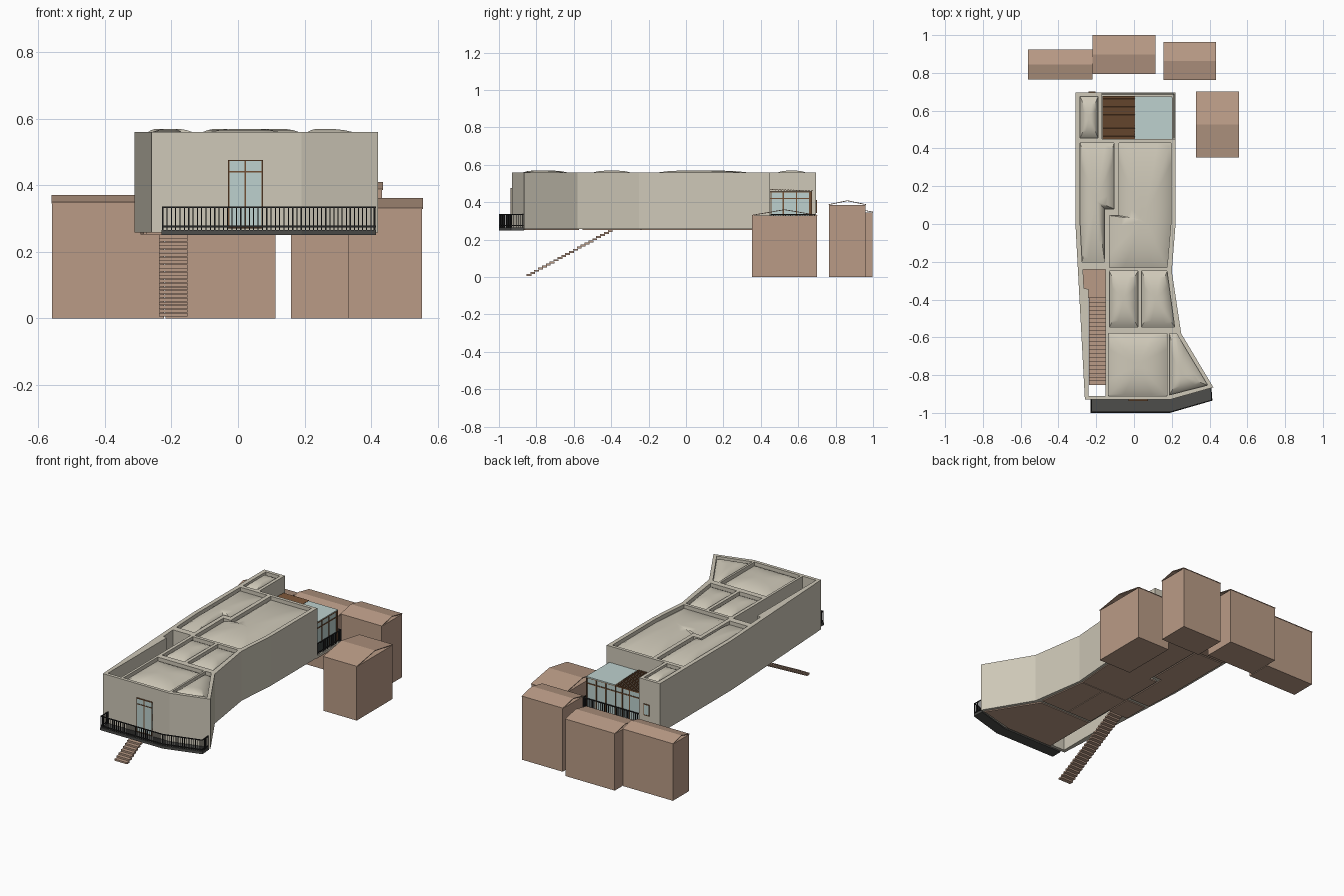
import bpy, bmesh, math
from mathutils import Vector, Matrix

if "Cube" in bpy.data.objects:
    bpy.data.objects.remove(bpy.data.objects["Cube"])


def material(name, rgb):
    m = bpy.data.materials.new(name)
    m.use_nodes = True
    m.diffuse_color = (*rgb, 1)
    m.node_tree.nodes["Principled BSDF"].inputs["Base Color"].default_value = (*rgb, 1)
    return m


PLASTER = material("warm plaster", (0.62, 0.58, 0.48))
CLAY = material("clay brown", (0.49, 0.33, 0.24))
GLASS = material("pale glass", (0.51, 0.64, 0.62))
WOOD = material("dark wood", (0.17, 0.08, 0.035))
IRON = material("black iron", (0.02, 0.02, 0.02))
DECK = material("dark grey deck", (0.075, 0.075, 0.07))


def finish(name, bm, mat):
    bmesh.ops.recalc_face_normals(bm, faces=bm.faces)
    me = bpy.data.meshes.new(name)
    bm.to_mesh(me)
    bm.free()
    me.materials.append(mat)
    ob = bpy.data.objects.new(name, me)
    bpy.context.collection.objects.link(ob)
    return ob


def add_box(bm, x0, x1, y0, y1, z0, z1, tilt=0):
    mid = Vector(((x0 + x1) / 2, (y0 + y1) / 2, (z0 + z1) / 2))
    m = Matrix.Translation(mid) @ Matrix.Rotation(tilt, 4, 'X') @ Matrix.Diagonal((x1 - x0, y1 - y0, z1 - z0, 1))
    bmesh.ops.create_cube(bm, size=1, matrix=m)


def boxes(name, mat, *dims):
    bm = bmesh.new()
    for d in dims:
        add_box(bm, *d)
    return finish(name, bm, mat)


def add_beam(bm, a, b, w):
    a, b = Vector(a), Vector(b)
    d = b - a
    m = Matrix.Translation((a + b) / 2) @ d.to_track_quat('X', 'Z').to_matrix().to_4x4()
    bmesh.ops.create_cube(bm, size=1, matrix=m @ Matrix.Diagonal((d.length + w, w, w, 1)))


def add_slab(bm, pts, z0, z1):
    face = bm.faces.new([bm.verts.new((x, y, z0)) for x, y in pts])
    out = bmesh.ops.extrude_face_region(bm, geom=[face])
    bmesh.ops.translate(bm, vec=(0, 0, z1 - z0), verts=[v for v in out["geom"] if isinstance(v, bmesh.types.BMVert)])


def rect(x0, x1, y0, y1):
    return [(x0, y0), (x1, y0), (x1, y1), (x0, y1)]


def middle(pts):
    return (sum(p[0] for p in pts) / len(pts), sum(p[1] for p in pts) / len(pts))


# Plan of the raised building: outline, rooms (each with its crown point), stair well
outline = [(-.26, -.93), (.19, -.93), (.42, -.865), (.25, -.58), (.2, -.25), (.22, 0), (.22, .45),
           (-.17, .45), (-.17, .695), (-.31, .695), (-.31, 0)]
rooms = [rect(-.285, -.19, .455, .675),
         [(-.285, .43), (-.105, .43), (-.105, .08), (-.155, .08), (-.155, -.2), (-.275, -.2), (-.285, 0)],
         [(-.08, .43), (.195, .43), (.195, 0), (.175, -.23), (-.13, -.23), (-.13, .045), (-.08, .045)],
         rect(-.13, .02, -.545, -.25),
         [(.04, -.545), (.215, -.545), (.175, -.25), (.04, -.25)],
         rect(-.135, .175, -.91, -.58),
         [(.187, -.905), (.39, -.853), (.225, -.58), (.187, -.58)]]
centres = [middle(p) for p in rooms]
centres[1], centres[2] = (-.2, .12), (.05, .02)
centres[6] = (.25, -.8)
well = [(-.24, -.91), (-.15, -.91), (-.15, -.24), (-.27, -.24), (-.265, -.34), (-.24, -.345)]

# Walls: filled plan with the rooms left open
curve = bpy.data.curves.new("wall_plan", 'CURVE')
curve.dimensions = '2D'
curve.fill_mode = 'BOTH'
curve.extrude = .151
for poly in [outline, well] + rooms:
    s = curve.splines.new('POLY')
    s.points.add(len(poly) - 1)
    for p, (x, y) in zip(s.points, poly):
        p.co = (x, y, 0, 1)
    s.use_cyclic_u = True
helper = bpy.data.objects.new("wall_plan", curve)
bpy.context.collection.objects.link(helper)
bpy.context.view_layer.update()
mesh = bpy.data.meshes.new_from_object(helper.evaluated_get(bpy.context.evaluated_depsgraph_get()))
bpy.data.objects.remove(helper)
mesh.transform(Matrix.Translation((0, 0, .409)))
mesh.materials.clear()
mesh.materials.append(PLASTER)
for f in mesh.polygons:
    f.use_smooth = False
    f.material_index = 0
bpy.context.collection.objects.link(bpy.data.objects.new("walls", mesh))

# Puffed roof panels: rings shrinking towards the crown
bm = bmesh.new()
for poly, (cx, cy) in zip(rooms, centres):
    pts = []
    for i, (x, y) in enumerate(poly):
        nx, ny = poly[(i + 1) % len(poly)]
        pts += [(x + (nx - x) * k / 4, y + (ny - y) * k / 4) for k in range(4)]
    last = None
    for s in (1, .95, .88, .78, .64, .48, .3, .12):
        z = .537 + .032 * (1 - s ** 3)
        ring = [bm.verts.new((cx + (x - cx) * s, cy + (y - cy) * s, z)) for x, y in pts]
        n = len(ring)
        if last:
            for i in range(n):
                bm.faces.new((last[i], last[(i + 1) % n], ring[(i + 1) % n], ring[i]))
        last = ring
    bm.faces.new(last)
roof = finish("roof_panels", bm, PLASTER)
bpy.ops.object.select_all(action='DESELECT')
roof.select_set(True)
bpy.context.view_layer.objects.active = roof
bpy.ops.object.shade_smooth_by_angle(angle=math.radians(40))

# Floor plates under each room, the landing and the terrace
bm = bmesh.new()
for poly in rooms + [rect(-.268, -.152, -.385, -.24), rect(-.165, .21, .455, .685)]:
    mx, my = middle(poly)
    add_slab(bm, [(x + math.copysign(.008, x - mx), y + math.copysign(.008, y - my)) for x, y in poly], .252, .26)
finish("floor_plates", bm, CLAY)

# Stair
steps = 22
bm = bmesh.new()
for i in range(steps):
    t = i / (steps - 1)
    y, z = -.84 + .435 * t, .012 + .236 * t
    add_box(bm, -.237, -.152, y - .013, y + .013, z - .006, z + .004)
finish("stair_treads", bm, CLAY)

# Balcony slab
bm = bmesh.new()
add_slab(bm, [(-.23, -.929), (-.23, -1), (.19, -1), (.415, -.935), (.41, -.867), (.19, -.929)], .25, .266)
finish("balcony_slab", bm, DECK)


def railing(name, path, z0, z1, gap):
    bm = bmesh.new()
    for a, b in zip(path, path[1:]):
        a, b = Vector((*a, 0)), Vector((*b, 0))
        for z in (z0 + .012, z1):
            add_beam(bm, a + Vector((0, 0, z)), b + Vector((0, 0, z)), .005)
        n = max(1, round((b - a).length / gap))
        for i in range(n + 1):
            p = a.lerp(b, i / n)
            w = .003 if i % 6 else .005
            add_box(bm, p.x - w / 2, p.x + w / 2, p.y - w / 2, p.y + w / 2, z0, z1)
    finish(name, bm, IRON)


railing("balcony_railing", [(-.226, -.932), (-.226, -.996), (.19, -.996), (.411, -.933), (.408, -.872)], .264, .334, .013)
railing("terrace_railing", [(-.168, .688), (.212, .688), (.212, .455)], .268, .335, .013)

# Front door: glass plate with frame bars
boxes("door_glass", GLASS, (-.03, .075, -.934, -.928, .27, .475))
bars = [(x - .002, x + .002, -.937, -.928, .27, .475) for x in (-.028, .022, .073)]
bars += [(-.03, .075, -.937, -.928, z - .002, z + .002) for z in (.272, .44, .474)]
boxes("door_frame", WOOD, *bars)

# Small rear window
boxes("rear_window_glass", GLASS, (-.24, -.205, .69, .699, .345, .41))
bars = [(x - .002, x + .002, .69, .701, .343, .412) for x in (-.24, -.205)]
bars += [(-.24, -.205, .69, .701, z - .002, z + .002) for z in (.345, .41)]
boxes("rear_window_frame", WOOD, *bars)

# Terrace: floor, glazed room and slatted shade
boxes("terrace_floor", PLASTER, (-.172, .22, .445, .695, .258, .268))
boxes("glazed_room_sides", GLASS, (-.168, .2, .666, .67, .268, .455), (.196, .2, .45, .666, .268, .455))
boxes("glazed_room_roof", GLASS, (.005, .202, .45, .674, .455, .461))
bars = [(x - .003, x + .003, .664, .674, .268, .456) for x in (-.165, -.09, -.04, .005, .07, .135, .198)]
bars += [(.194, .203, y - .003, y + .003, .268, .456) for y in (.455, .52, .59, .66)]
for z in (.272, .42, .454):
    bars += [(-.168, .202, .664, .673, z - .003, z + .003), (.194, .203, .45, .67, z - .003, z + .003)]
boxes("glazed_room_frame", WOOD, *bars)
bm = bmesh.new()
for i in range(16):
    y = .457 + i * .0142
    z = .468 - .008 * i / 15
    add_box(bm, -.167, .005, y - .0078, y + .0078, z - .0015, z + .0015, math.radians(15))
finish("shade_slats", bm, WOOD)

# Neighbouring houses: plain block with a thin folded roof
houses = [(-.56, -.22, .765, .925, .345, .37), (-.22, .115, .795, 1, .345, .37),
          (.157, .435, .763, .963, .385, .41), (.328, .555, .352, .702, .328, .362)]
for i, (x0, x1, y0, y1, eave, ridge) in enumerate(houses, 1):
    boxes(f"house_{i}_block", CLAY, (x0 + .002, x1 - .002, y0 + .002, y1 - .002, 0, eave))
    bm = bmesh.new()
    profile = [(y0, eave + .004), ((y0 + y1) / 2, ridge), (y1, eave + .004)]
    lo = [[bm.verts.new((x, y, z - .004)) for y, z in profile] for x in (x0, x1)]
    hi = [[bm.verts.new((x, y, z)) for y, z in profile] for x in (x0, x1)]
    for k in (0, 1):
        for r in (lo, hi):
            bm.faces.new((r[0][k], r[0][k + 1], r[1][k + 1], r[1][k]))
        for e in (0, 1):
            bm.faces.new((lo[e][k], lo[e][k + 1], hi[e][k + 1], hi[e][k]))
    for k in (0, 2):
        bm.faces.new((lo[0][k], lo[1][k], hi[1][k], hi[0][k]))
    finish(f"house_{i}_roof", bm, CLAY)
